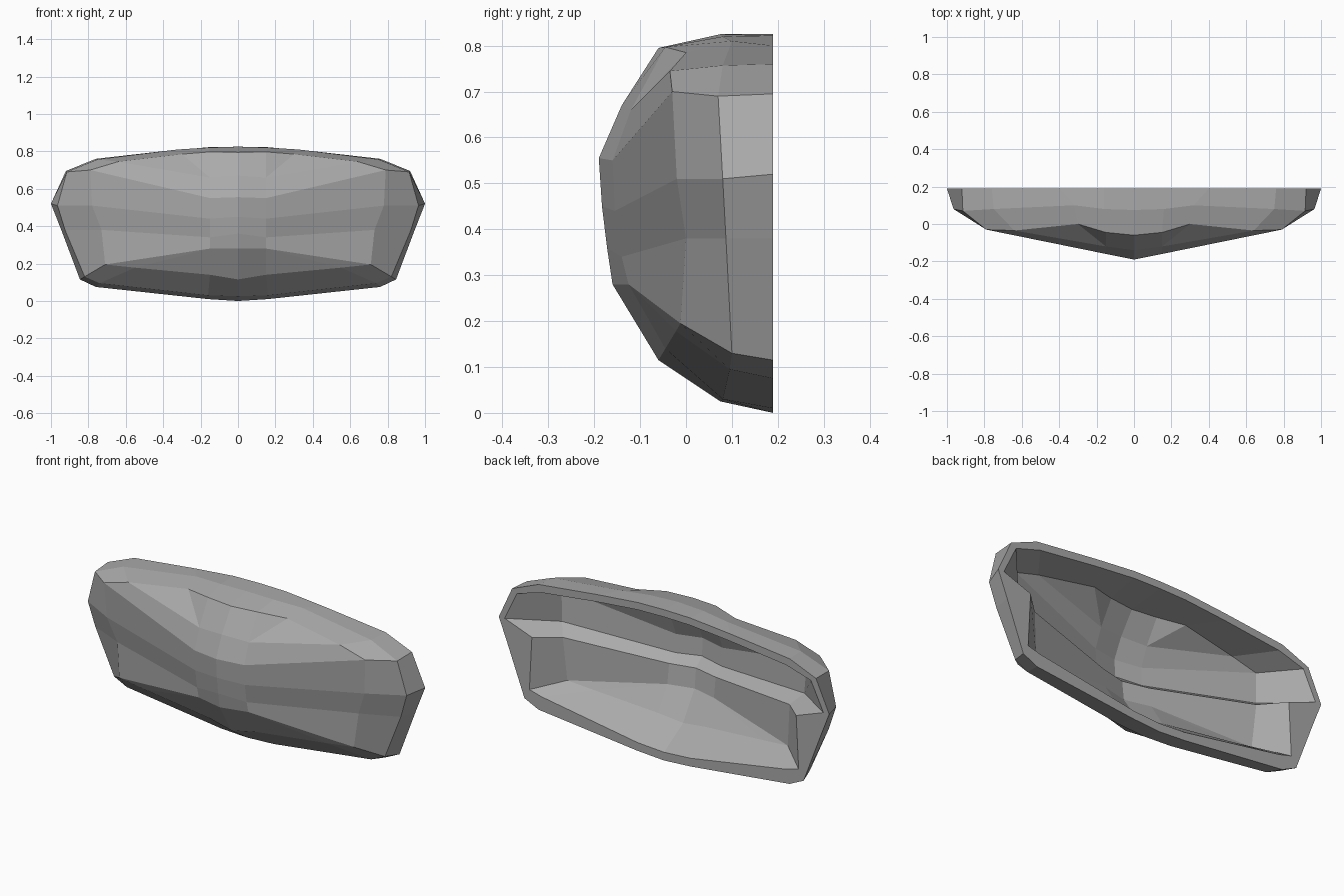
import bpy
import bmesh
from mathutils import Vector

default_cube = bpy.data.objects.get("Cube")
if default_cube:
    bpy.data.objects.remove(default_cube, do_unlink=True)

BACK = 0.19      # plane of the open back
MIDDLE = 0.42    # height about which the inside shrinks


def make_material(name, value):
    material = bpy.data.materials.new(name)
    material.use_nodes = True
    colour = (value, value, value, 1)
    material.diffuse_color = colour
    material.node_tree.nodes["Principled BSDF"].inputs["Base Color"].default_value = colour
    return material


def at_back(outline):
    return [Vector((x, BACK, z)) for x, z in outline]


def points(coordinates):
    return [Vector(co) for co in coordinates]


# Each ring runs over the left half, from top centre round to bottom centre
outer_rim = at_back([
    (0, .825), (.16, .822), (.4, .8), (.76, .76), (.92, .695), (1, .52),
    (.945, .38), (.845, .115), (.76, .075), (.16, .01), (0, 0)])

inner_rim = at_back([
    (0, .785), (.16, .782), (.4, .76), (.74, .72), (.89, .675), (.965, .52),
    (.8, .46), (.815, .17), (.74, .15), (.16, .055), (0, .045)])

side_ring = points([
    (0, .075, .825), (.16, .08, .82), (.32, .1, .81), (.75, .08, .757),
    (.915, .07, .69), (.965, .08, .51), (.925, .087, .38), (.82, .1, .13),
    (.74, .095, .095), (.16, .08, .03), (0, .075, .025)])

front_edge = points([
    (0, -.06, .795), (.15, -.045, .797), (.3, 0, .785), (.64, -.035, .745),
    (.79, -.03, .7), (.78, -.02, .51), (.73, 0, .38), (.71, -.012, .195),
    (.55, -.022, .178), (.15, -.045, .14), (0, -.06, .115)])

# Raised centre panel: its edge column and its ridge, top to bottom
column = points([
    (.15, -.12, .66), (.15, -.16, .55), (.15, -.155, .44),
    (.15, -.14, .34), (.15, -.125, .28)])
ridge = points([
    (0, -.14, .67), (0, -.19, .555), (0, -.183, .45),
    (0, -.172, .36), (0, -.16, .28)])


def inset(source, ledge_start, ledge_height):
    """Shrink a row inward; everything under the ledge is set further back."""
    result = []
    for index, co in enumerate(source):
        below = index >= ledge_start
        depth = 0.085 if below else 0.045
        height = MIDDLE + (co.z - MIDDLE) * 0.91
        if index == ledge_start:
            height = ledge_height
        result.append(Vector((co.x * 0.94, co.y + depth, height)))
    return result


def panel_ring(edge, spine):
    """Spread the panel edge over a full ring so the faces fan out from it."""
    top, upper, middle, lower, bottom = edge
    return [spine[0], top, top, top, upper, middle, lower,
            bottom, bottom, bottom, spine[-1]]


def bridge(bm, first, second):
    """Join two equal rows of points with faces, closing fans as triangles."""
    for index in range(len(first) - 1):
        corners = [first[index], first[index + 1], second[index + 1], second[index]]
        unique = []
        for co in corners:
            if all((co - other).length > 1e-5 for other in unique):
                unique.append(co)
        if len(unique) > 2:
            bm.faces.new([bm.verts.new(co) for co in unique])


inner_edge = inset(front_edge, 6, 0.45)
inner_column = inset(column, 3, 0.4)
inner_ridge = inset(ridge, 3, 0.4)

# Skin the outside, the back rim and the hollow inside
bm = bmesh.new()
rings = [panel_ring(column, ridge), front_edge, side_ring, outer_rim,
         inner_rim, inner_edge, panel_ring(inner_column, inner_ridge)]
for first, second in zip(rings, rings[1:]):
    bridge(bm, first, second)
bridge(bm, column, ridge)
bridge(bm, inner_column, inner_ridge)
bmesh.ops.remove_doubles(bm, verts=bm.verts, dist=1e-4)
bmesh.ops.recalc_face_normals(bm, faces=bm.faces)

mesh = bpy.data.meshes.new("curved_shell")
bm.to_mesh(mesh)
bm.free()
mesh.materials.append(make_material("plain grey", 0.4))

shell = bpy.data.objects.new("curved_shell", mesh)
bpy.context.collection.objects.link(shell)

# Complete the right half
mirror = shell.modifiers.new("Mirror", 'MIRROR')
mirror.use_axis[0] = True
mirror.use_clip = True
